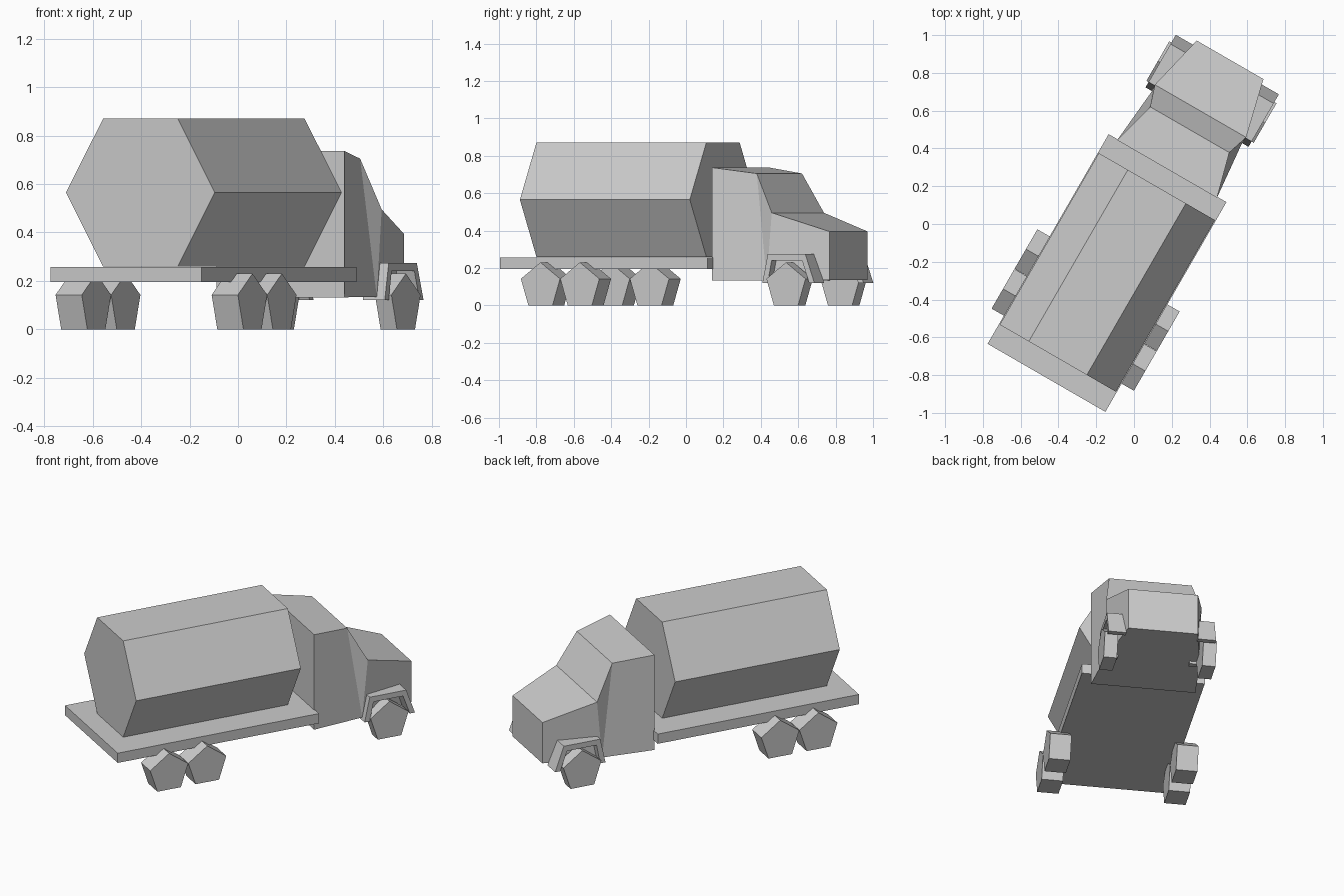
import bpy
from math import radians, sin, cos, pi
from mathutils import Matrix

if "Cube" in bpy.data.objects:
    bpy.data.objects.remove(bpy.data.objects["Cube"])

# Local frame: +Y is the truck's nose, +X its right side; the whole truck is turned 30 degrees
PLACE = Matrix.Rotation(radians(-30), 4, 'Z') @ Matrix.Translation((0.006, 0, 0))


def make(name, verts, faces):
    mesh = bpy.data.meshes.new(name)
    mesh.from_pydata([PLACE @ Matrix.Translation(v).translation for v in verts], [], faces)
    mesh.update()
    obj = bpy.data.objects.new(name, mesh)
    bpy.context.collection.objects.link(obj)
    # consistent outward normals
    bpy.context.view_layer.objects.active = obj
    obj.select_set(True)
    bpy.ops.object.mode_set(mode='EDIT')
    bpy.ops.mesh.select_all(action='SELECT')
    bpy.ops.mesh.normals_make_consistent(inside=False)
    bpy.ops.object.mode_set(mode='OBJECT')
    obj.select_set(False)
    return obj


def extrude_x(name, profile, x0, x1):
    """Prism from a (y, z) profile, running across the truck."""
    n = len(profile)
    verts = [(x, y, z) for x in (x0, x1) for y, z in profile]
    faces = [tuple(range(n)), tuple(range(n, 2 * n))]
    faces += [(i, (i + 1) % n, n + (i + 1) % n, n + i) for i in range(n)]
    return make(name, verts, faces)


def extrude_y(name, profile, y0, y1):
    """Prism from an (x, z) profile, running along the truck."""
    n = len(profile)
    verts = [(x, y, z) for y in (y0, y1) for x, z in profile]
    faces = [tuple(range(n)), tuple(range(n, 2 * n))]
    faces += [(i, (i + 1) % n, n + (i + 1) % n, n + i) for i in range(n)]
    return make(name, verts, faces)


# Flat bed
extrude_y("flat_bed", [(-0.36, 0.195), (0.36, 0.195), (0.36, 0.257), (-0.36, 0.257)], -0.937, 0.345)

# Hexagonal tank lying on the bed
hexagon = [(0.355 * cos(i * pi / 3), 0.565 + 0.354 * sin(i * pi / 3)) for i in range(6)]
extrude_y("tank", hexagon, -0.817, 0.232)

# Cab and bonnet: one side as (half width, y, z), mirrored to the other
side = [(0.305, 0.340, 0.132),   # 0 rear bottom
        (0.305, 0.340, 0.737),   # 1 rear top
        (0.242, 0.580, 0.705),   # 2 windscreen top
        (0.279, 0.694, 0.495),   # 3 windscreen base
        (0.204, 1.007, 0.395),   # 4 bonnet front top
        (0.204, 1.007, 0.135),   # 5 bonnet front bottom
        (0.275, 0.660, 0.134)]   # 6 door bottom
verts = side + [(-x, y, z) for x, y, z in side]
flank = [(0, 1, 2, 6), (2, 3, 6), (3, 4, 5, 6)]
faces = flank + [tuple(i + 7 for i in f) for f in flank]
ring = [0, 1, 2, 3, 4, 5, 6]
faces += [(a, b, b + 7, a + 7) for a, b in zip(ring, ring[1:] + ring[:1])]
make("cab", verts, faces)

# Five-sided wheels and front wheel arches, both sides
R = 0.127
arch = [(0.657, 0.12), (0.690, 0.274), (0.922, 0.274), (0.978, 0.12),
        (0.945, 0.12), (0.902, 0.240), (0.714, 0.240), (0.690, 0.12)]


def wheel(name, y, x0, x1):
    pentagon = [(y + R * sin(i * 2 * pi / 5), R * cos(pi / 5) + R * cos(i * 2 * pi / 5))
                for i in range(5)]
    extrude_x(name, pentagon, x0, x1)


for s, label in ((1, "right"), (-1, "left")):
    wheel(label + "_front_wheel", 0.810, s * 0.25, s * 0.328)
    wheel(label + "_middle_wheel", -0.401, s * 0.31, s * 0.435)
    wheel(label + "_rear_wheel", -0.644, s * 0.31, s * 0.435)
    extrude_x(label + "_wheel_arch", arch, s * 0.21, s * 0.315)
